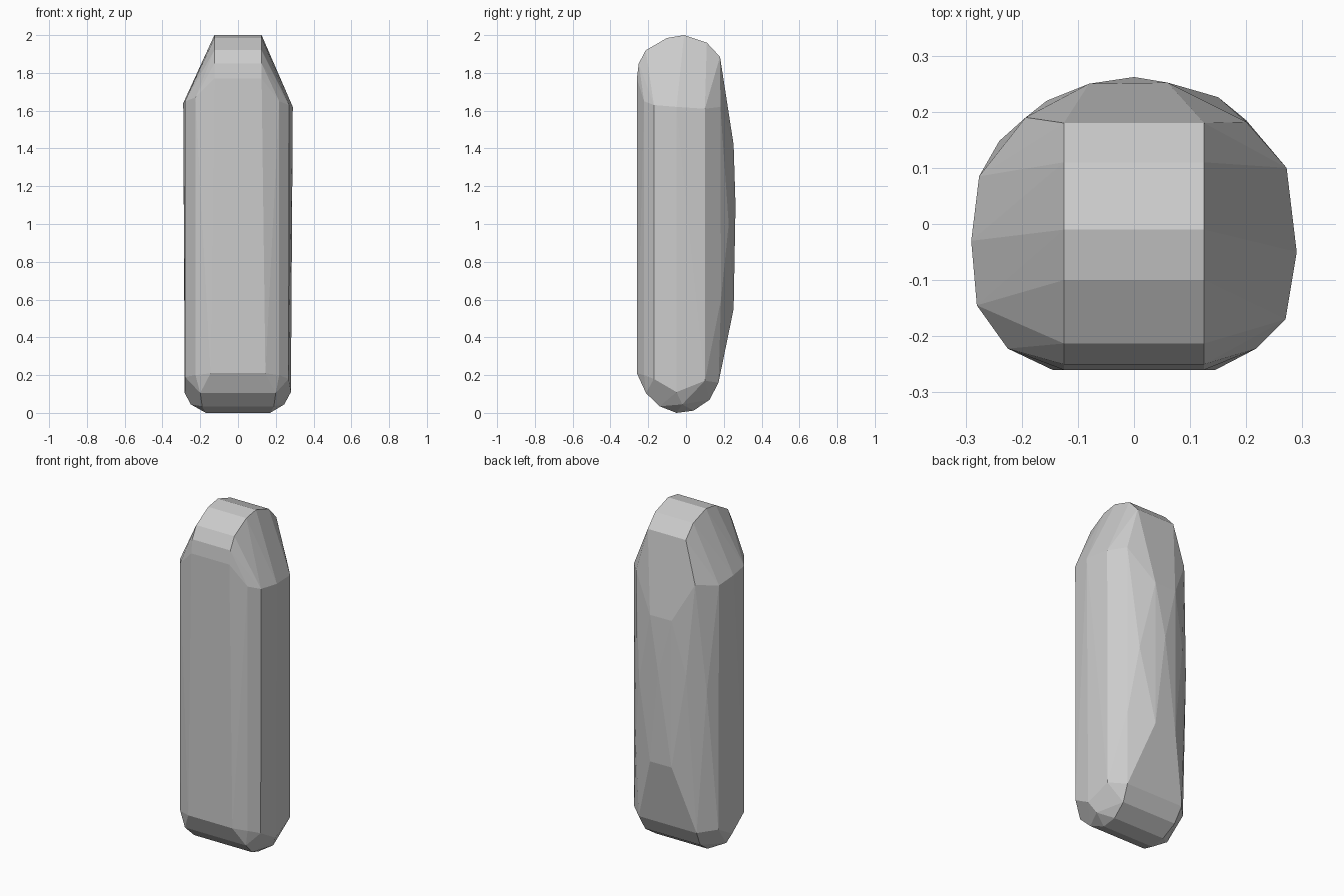
import bpy, bmesh

points = []

# Crown: arched profile (y, z) extruded across x
for y, z in [(-0.26, 1.77), (-0.25, 1.85), (-0.213, 1.92), (-0.1, 1.985),
             (-0.01, 2.0), (0.11, 1.96), (0.18, 1.885)]:
    points += [(-0.125, y, z), (0.125, y, z)]

# Base: rounded profile (half width, y, z) extruded across x
for x, y, z in [(0.145, -0.26, 0.21), (0.2, -0.212, 0.105), (0.19, -0.14, 0.035),
                (0.17, -0.05, 0.0), (0.17, 0.04, 0.012), (0.18, 0.125, 0.07),
                (0.19, 0.172, 0.16)]:
    points += [(-x, y, z), (x, y, z)]

# Sides: lower corners and shoulders
points += [(-0.25, -0.02, 0.045), (0.245, -0.02, 0.045),
           (-0.282, -0.03, 0.105), (0.28, -0.05, 0.11),
           (-0.28, -0.145, 0.19), (0.268, -0.17, 0.18),
           (-0.225, -0.22, 0.2), (0.218, -0.222, 0.2),
           (-0.272, 0.085, 0.17), (0.27, 0.1, 0.17),
           (-0.29, -0.03, 1.64), (0.29, -0.05, 1.62),
           (-0.28, -0.145, 1.65), (0.27, -0.17, 1.63),
           (-0.225, -0.222, 1.67), (0.218, -0.222, 1.65),
           (-0.276, 0.085, 1.62), (0.272, 0.1, 1.61),
           (-0.193, 0.19, 1.64), (0.2, 0.182, 1.62)]

# Back bulge
points += [(0.0, 0.262, 1.1), (-0.08, 0.25, 1.42), (0.06, 0.252, 1.42),
           (-0.08, 0.25, 0.55), (0.06, 0.252, 0.55),
           (-0.155, 0.22, 1.1), (0.15, 0.226, 1.0),
           (-0.24, 0.148, 1.0), (0.2, 0.185, 0.6)]

# Faceted solid wrapped around the profiles
bm = bmesh.new()
for p in points:
    bm.verts.new(p)
bmesh.ops.convex_hull(bm, input=bm.verts[:])
bmesh.ops.delete(bm, geom=[v for v in bm.verts if not v.link_faces], context='VERTS')
bmesh.ops.dissolve_limit(bm, angle_limit=0.03, verts=bm.verts[:], edges=bm.edges[:])
bmesh.ops.recalc_face_normals(bm, faces=bm.faces[:])
mesh = bpy.data.meshes.new("standing_stone")
bm.to_mesh(mesh)
bm.free()
bpy.context.collection.objects.link(bpy.data.objects.new("standing_stone", mesh))
